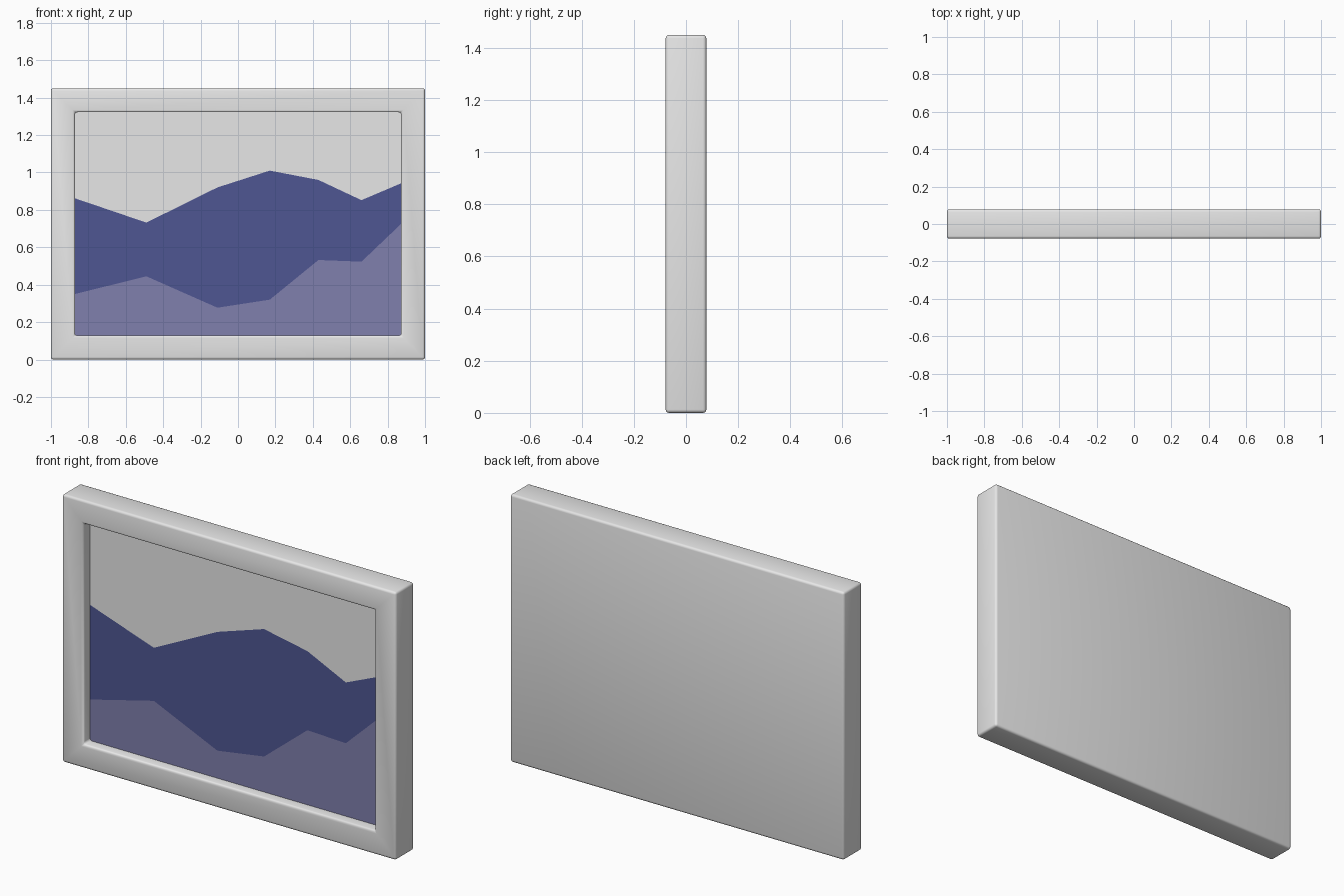
import bpy, bmesh

if "Cube" in bpy.data.objects:
    bpy.data.objects.remove(bpy.data.objects["Cube"])

W, H, D = 1.0, 1.45, 0.078      # half width, height, half depth
RIM = 0.128                     # width of the frame border
PANEL_Y = -0.02                 # depth of the recessed picture


def material(name, rgb):
    m = bpy.data.materials.new(name)
    m.diffuse_color = (*rgb, 1.0)
    m.use_nodes = True
    m.node_tree.nodes["Principled BSDF"].inputs["Base Color"].default_value = m.diffuse_color
    return m


pale_grey = material("pale_grey", (0.8, 0.8, 0.8))
navy = material("navy_blue", (0.078, 0.093, 0.287))
lavender = material("dusty_lavender", (0.216, 0.214, 0.42))


def make_object(name, bm, mats):
    mesh = bpy.data.meshes.new(name)
    bm.normal_update()
    bm.to_mesh(mesh)
    bm.free()
    ob = bpy.data.objects.new(name, mesh)
    bpy.context.collection.objects.link(ob)
    for m in mats:
        mesh.materials.append(m)
    return ob


# Frame: box with a closed back and an inset, recessed front opening
bm = bmesh.new()
bmesh.ops.create_cube(bm, size=1)
for v in bm.verts:
    v.co = (v.co.x * 2 * W, v.co.y * 2 * D, (v.co.z + 0.5) * H)
bm.normal_update()
front = min(bm.faces, key=lambda f: f.calc_center_median().y)
bmesh.ops.inset_region(bm, faces=[front], thickness=RIM, use_even_offset=True)
ext = bmesh.ops.extrude_discrete_faces(bm, faces=[front])
floor = ext["faces"][0]
for v in floor.verts:
    v.co.y = PANEL_Y
bmesh.ops.delete(bm, geom=[floor], context="FACES_ONLY")
for f in bm.faces:
    f.smooth = True
frame = make_object("frame", bm, [pale_grey])
bev = frame.modifiers.new("rounded_edges", "BEVEL")
bev.width = 0.013
bev.segments = 3
bev.limit_method = "ANGLE"

# Picture: flat panel cut into sky, far hills and near hills
xs = [-W + RIM, -0.49, -0.11, 0.17, 0.43, 0.66, W - RIM]
near = [0.35, 0.445, 0.277, 0.32, 0.532, 0.523, 0.725]
far = [0.862, 0.732, 0.92, 1.01, 0.96, 0.852, 0.942]
bm = bmesh.new()
columns = [[bm.verts.new((x, PANEL_Y, z)) for z in (RIM, a, b, H - RIM)]
           for x, a, b in zip(xs, near, far)]
for left, right in zip(columns, columns[1:]):
    for row in range(3):
        f = bm.faces.new((left[row], right[row], right[row + 1], left[row + 1]))
        f.material_index = row
make_object("picture_panel", bm, [lavender, navy, pale_grey])
